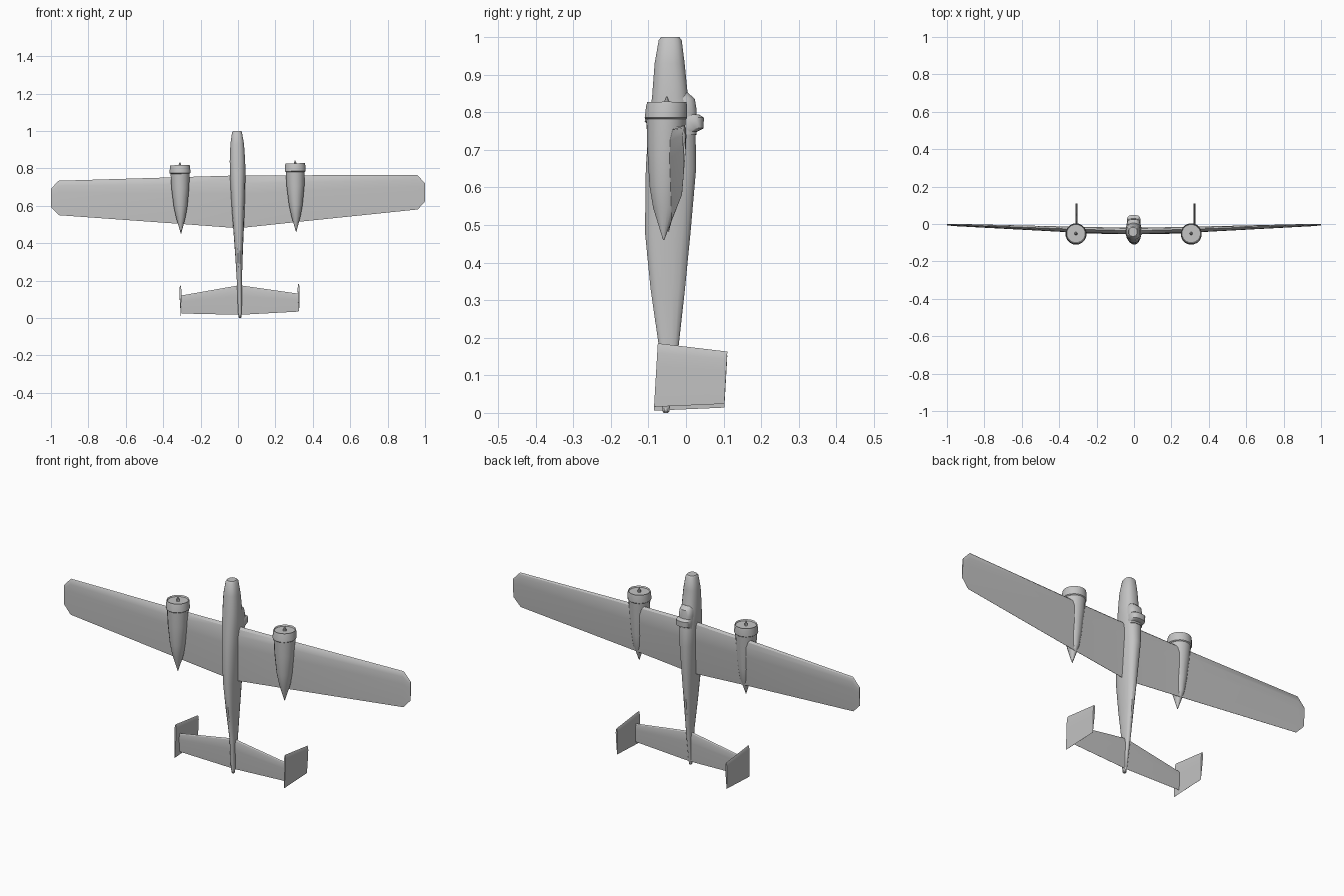
import bpy, math
from mathutils import Matrix, Vector

cube = bpy.data.objects.get("Cube")
if cube:
    bpy.data.objects.remove(cube, do_unlink=True)

grey = bpy.data.materials.new("airframe grey")
grey.use_nodes = True
grey.diffuse_color = (0.55, 0.55, 0.55, 1)
grey.node_tree.nodes["Principled BSDF"].inputs["Base Color"].default_value = grey.diffuse_color

# The aircraft stands on its tail with a slight lean about the wing centre
PIVOT = Vector((0, 0, 0.66))
LEAN = Matrix.Translation(PIVOT) @ Matrix.Rotation(-0.016, 4, 'Y') @ Matrix.Translation(-PIVOT)


def loft(name, rings, angle=35):
    """Skin a row of equal-length rings and cap both ends."""
    n = len(rings[0])
    verts = [LEAN @ Vector(p) for ring in rings for p in ring]
    faces = [(a * n + i, a * n + (i + 1) % n, (a + 1) * n + (i + 1) % n, (a + 1) * n + i)
             for a in range(len(rings) - 1) for i in range(n)]
    faces += [tuple(range(n)), tuple(range(len(verts) - n, len(verts)))]
    mesh = bpy.data.meshes.new(name)
    mesh.from_pydata(verts, [], faces)
    mesh.materials.append(grey)
    obj = bpy.data.objects.new(name, mesh)
    bpy.context.collection.objects.link(obj)
    bpy.ops.object.select_all(action='DESELECT')
    obj.select_set(True)
    bpy.context.view_layer.objects.active = obj
    bpy.ops.object.mode_set(mode='EDIT')
    bpy.ops.mesh.select_all(action='SELECT')
    bpy.ops.mesh.normals_make_consistent(inside=False)
    bpy.ops.object.mode_set(mode='OBJECT')
    bpy.ops.object.shade_smooth_by_angle(angle=math.radians(angle))
    return obj


def body(name, stations, cx=0, sides=16, power=1.0):
    """Loft rounded sections given as (z, half width, y low, y high)."""
    def bend(v):
        return math.copysign(abs(v) ** power, v)
    rings = []
    for z, w, lo, hi in stations:
        ring = []
        for i in range(sides):
            t = math.tau * (i + 0.5) / sides
            ring.append((cx + w * bend(math.cos(t)),
                         (lo + hi) / 2 + (hi - lo) / 2 * bend(math.sin(t)), z))
        rings.append(ring)
    return loft(name, rings)


# Aerofoil as (chord fraction, thickness fraction), around from the nose
FOIL = [(0, 0), (0.04, 0.3), (0.15, 0.5), (0.35, 0.48), (1, 0.02),
        (1, -0.02), (0.35, -0.48), (0.15, -0.5), (0.04, -0.3)]


def surface(name, stations, pitch=0.0):
    """Loft aerofoil sections given as (x, z front, z rear, y, thickness)."""
    rings = []
    for x, front, rear, y, thick in stations:
        ring = []
        for c, t in FOIL:
            z = front + (rear - front) * c
            ring.append((x, y + t * thick + pitch * (z - 0.66), z))
        rings.append(ring)
    return loft(name, rings, 25)


def mirrored(stations):
    return [(-s[0],) + s[1:] for s in reversed(stations) if s[0]] + stations


# Fuselage, canopy hump and tail tip
body("fuselage", [
    (1.0, 0.022, -0.066, -0.018), (0.992, 0.027, -0.073, -0.011),
    (0.93, 0.037, -0.084, -0.003), (0.84, 0.042, -0.091, 0.006),
    (0.77, 0.042, -0.1, 0.026), (0.65, 0.038, -0.108, 0.028),
    (0.48, 0.029, -0.11, 0.013), (0.33, 0.02, -0.095, -0.002),
    (0.18, 0.013, -0.073, -0.019), (0.03, 0.01, -0.066, -0.041),
    (0.012, 0.007, -0.064, -0.043)], power=0.8)
body("canopy", [
    (0.852, 0.026, -0.05, 0.005), (0.835, 0.034, -0.05, 0.024),
    (0.805, 0.037, -0.05, 0.029), (0.74, 0.036, -0.05, 0.029)], power=0.7)
body("dorsal_turret", [
    (0.793, 0.032, -0.02, 0.036), (0.785, 0.037, -0.02, 0.048),
    (0.757, 0.037, -0.02, 0.047), (0.748, 0.034, -0.02, 0.03)], power=0.65)
body("tail_tip", [
    (0.02, 0.006, -0.065, -0.046), (0.005, 0.009, -0.064, -0.043),
    (0.0, 0.006, -0.06, -0.047)], sides=8)

# Main wing and tailplane
surface("wing", mirrored([
    (0, 0.762, 0.48, -0.04, 0.034), (0.31, 0.758, 0.508, -0.032, 0.03),
    (0.96, 0.749, 0.565, -0.007, 0.011), (1.0, 0.705, 0.608, -0.005, 0.005)]), 0.04)
surface("tailplane", mirrored([
    (0, 0.175, 0.017, -0.045, 0.016), (0.313, 0.125, 0.029, -0.047, 0.009)]))

for side, label in ((1, "left"), (-1, "right")):
    cx = 0.308 * side
    # Engine cowling with a recessed lip, then the tapering nacelle
    body(label + "_cowling", [
        (0.815, 0.05, -0.1, -0.002), (0.822, 0.053, -0.104, 0.002),
        (0.812, 0.055, -0.107, 0.004), (0.78, 0.057, -0.111, 0.004),
        (0.776, 0.052, -0.106, 0.0)], cx)
    body(label + "_nacelle", [
        (0.785, 0.052, -0.106, 0.001), (0.7, 0.048, -0.104, -0.006),
        (0.6, 0.037, -0.098, -0.016), (0.54, 0.025, -0.088, -0.024),
        (0.455, 0.001, -0.061, -0.058)], cx)
    body(label + "_propeller_hub", [
        (0.81, 0.009, -0.06, -0.042), (0.825, 0.007, -0.058, -0.044),
        (0.837, 0.002, -0.053, -0.049)], cx, 8)
    # Endplate fin as a thin tapered slab, slightly thicker in the middle
    fin = []
    for y, front, rear in ((-0.08, 0.18, 0.011), (0.106, 0.158, 0.019)):
        lean = 0.004 if y > 0 else 0.005
        fin.append([(0.316 * side + t * 0.01, y + lean * (1 - 2 * c),
                     front + (rear - front) * c) for c, t in FOIL])
    loft(label + "_fin", fin, 25)
